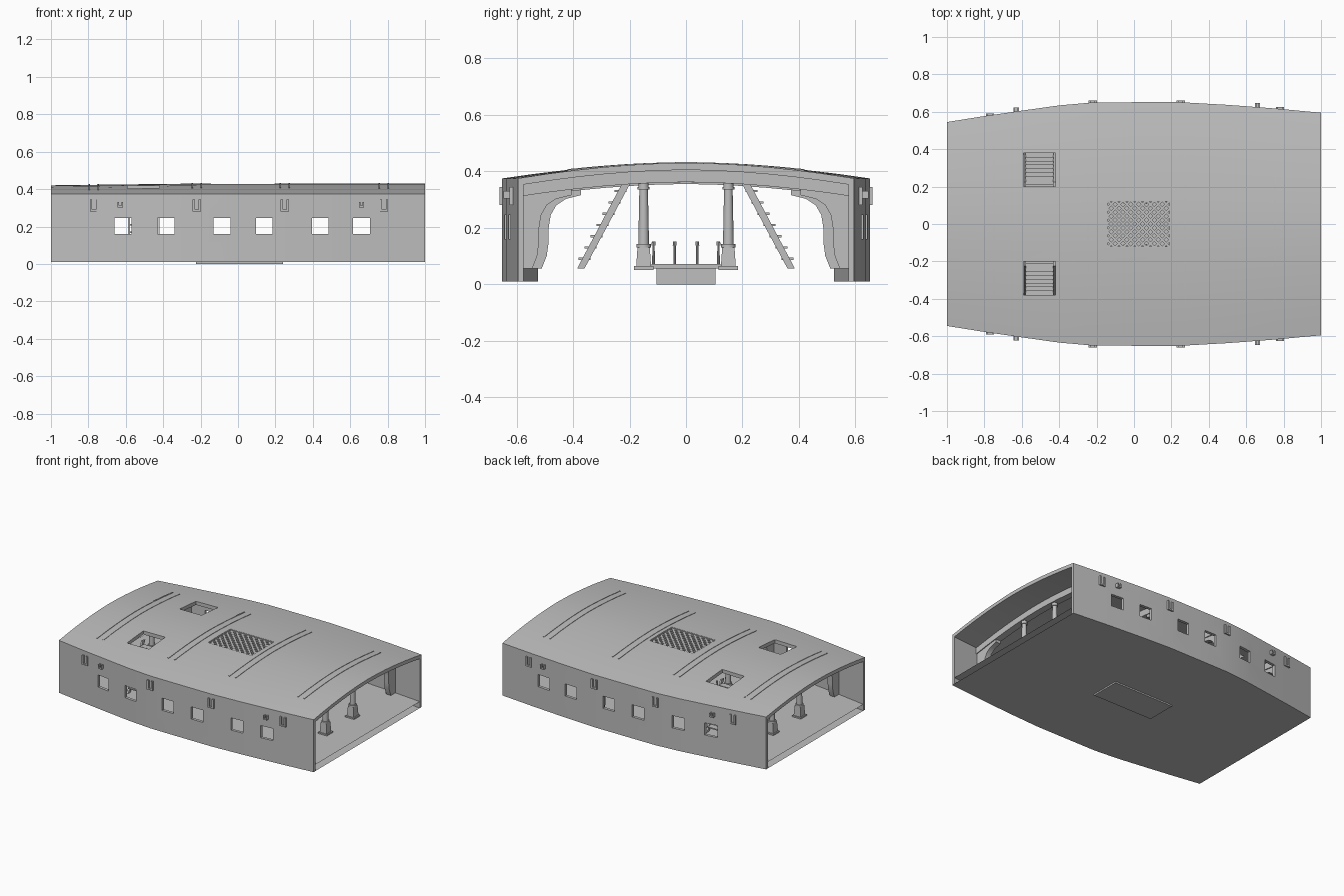
import bpy, bmesh, math
from mathutils import Matrix, Vector

if "Cube" in bpy.data.objects:
    bpy.data.objects.remove(bpy.data.objects["Cube"])

grey = bpy.data.materials.new("light grey")
grey.diffuse_color = (0.52, 0.52, 0.52, 1)
grey.use_nodes = True
grey.node_tree.nodes["Principled BSDF"].inputs["Base Color"].default_value = grey.diffuse_color

STATIONS = [(-1, .545), (-.8, .577), (-.6, .606), (-.4, .634), (-.22, .65), (0, .651),
            (.25, .651), (.5, .637), (.75, .618), (1, .595)]
BEAMS = [-.77, -.22, .25, .78]
WINDOWS = [-.615, -.385, -.085, .14, .44, .66]


def half_width(x):
    for (x0, w0), (x1, w1) in zip(STATIONS, STATIONS[1:]):
        if x <= x1:
            return w0 + (w1 - w0) * (x - x0) / (x1 - x0)
    return STATIONS[-1][1]


def roof_z(x, y):
    crown = .055 - .012 * max(0, -x - .2)
    t = min(1, abs(y) / half_width(x))
    return .375 + crown * (1 - t ** 1.8)


def finish(name, bm, smooth=False):
    bmesh.ops.recalc_face_normals(bm, faces=bm.faces)
    me = bpy.data.meshes.new(name)
    bm.to_mesh(me)
    bm.free()
    me.materials.append(grey)
    ob = bpy.data.objects.new(name, me)
    bpy.context.collection.objects.link(ob)
    if smooth:
        smooth_it(ob)
    return ob


def smooth_it(ob):
    bpy.ops.object.select_all(action='DESELECT')
    ob.select_set(True)
    bpy.context.view_layer.objects.active = ob
    bpy.ops.object.shade_smooth_by_angle(angle=math.radians(35))


def box(bm, lo, hi):
    c = [(a + b) / 2 for a, b in zip(lo, hi)]
    s = [b - a for a, b in zip(lo, hi)]
    bmesh.ops.create_cube(bm, size=1, matrix=Matrix.Translation(c) @ Matrix.Diagonal((*s, 1)))


def loft(bm, rings):
    """Skin closed rings of points and cap both ends."""
    vs = [[bm.verts.new(p) for p in r] for r in rings]
    n = len(vs[0])
    for a, b in zip(vs, vs[1:]):
        for i in range(n):
            bm.faces.new((a[i], a[(i + 1) % n], b[(i + 1) % n], b[i]))
    bm.faces.new(vs[0])
    bm.faces.new(vs[-1][::-1])


def cone(bm, x, y, z0, z1, r0, r1, n=12, turn=0):
    bmesh.ops.create_cone(bm, cap_ends=True, segments=n, radius1=r0, radius2=r1, depth=z1 - z0,
                          matrix=Matrix.Translation((x, y, (z0 + z1) / 2)) @ Matrix.Rotation(turn, 4, 'Z'))


# hull side walls and cambered roof as one shell, open at both ends
bm = bmesh.new()
T = [i / 6 - 1 for i in range(13)]
rings = []
for x, w in STATIONS:
    wi = w - .02
    outer = [(x, -w, .01)] + [(x, t * w, roof_z(x, t * w)) for t in T] + [(x, w, .01)]
    inner = [(x, wi, .01)] + [(x, -t * wi, roof_z(x, -t * wi) - .025) for t in T] + [(x, -wi, .01)]
    rings.append([bm.verts.new(p) for p in outer + inner])
n = len(rings[0])
for a, b in zip(rings, rings[1:]):
    for i in range(n):
        bm.faces.new((a[i], a[(i + 1) % n], b[(i + 1) % n], b[i]))
for r in (rings[0], rings[-1]):
    for i in range(n // 2 - 1):
        bm.faces.new((r[i], r[i + 1], r[n - 2 - i], r[n - 1 - i]))
shell = finish("hull_shell", bm)

# window, stair hatch and grating openings
bm = bmesh.new()
for x in WINDOWS:
    box(bm, (x - .045, -.8, .16), (x + .045, .8, .245))
for s in (-1, 1):
    ya, yb = sorted((s * .2, s * .38))
    box(bm, (-.59, ya, .3), (-.42, yb, .6))
box(bm, (-.145, -.125, .3), (.195, .125, .6))
cutter = finish("opening_cutter", bm)
cutter.hide_render = True
mod = shell.modifiers.new("openings", 'BOOLEAN')
mod.object, mod.operation, mod.solver = cutter, 'DIFFERENCE', 'EXACT'
bpy.context.view_layer.objects.active = shell
bpy.ops.object.modifier_apply(modifier=mod.name)
bpy.data.objects.remove(cutter)
smooth_it(shell)

# bottom and deck floor sheets
for name, z, inset in (("hull_bottom", .01, 0), ("deck_floor", .055, .01)):
    bm = bmesh.new()
    left = [bm.verts.new((x, -w + inset, z)) for x, w in STATIONS]
    right = [bm.verts.new((x, w - inset, z)) for x, w in STATIONS]
    for i in range(len(left) - 1):
        bm.faces.new((left[i], left[i + 1], right[i + 1], right[i]))
    finish(name, bm)

# deck beams, roof ridges above them, hanging knees and their ends outside the wall
beams, ridges, knees, ends = (bmesh.new() for _ in range(4))
for x in BEAMS:
    w = half_width(x) - .01
    rings = []
    for t in T:
        y = t * w
        z = roof_z(x, y)
        rings.append([(x - .024, y, z - .02), (x + .024, y, z - .02),
                      (x + .024, y, z - .068), (x - .024, y, z - .068)])
    loft(beams, rings)
    for dx in (-.024, .024):
        rings = []
        for i in range(13):
            y = -.42 + .07 * i
            t = y / half_width(x) * 6
            k = math.floor(t)
            ya, yb = k * half_width(x) / 6, (k + 1) * half_width(x) / 6
            z = roof_z(x, ya) + (roof_z(x, yb) - roof_z(x, ya)) * (t - k)
            rings.append([(x + dx - .004, y, z - .006), (x + dx + .004, y, z - .006),
                          (x + dx + .004, y, z + .003), (x + dx - .004, y, z + .003)])
        loft(ridges, rings)
    for s in (-1, 1):
        prof = [(0, .055), (.06, .055), (.078, .1), (.085, .15), (.085, .2), (.092, .245),
                (.112, .28), (.145, .302), (.2, .316), (.2, .36), (0, .355)]
        loft(knees, [[(x + dx, s * (w - d), z) for d, z in prof] for dx in (-.018, .018)])
        ya, yb = sorted((s * (w - .01), s * (w + .02)))
        box(ends, (x - .022, ya, .28), (x - .01, yb, .345))
        box(ends, (x + .01, ya, .28), (x + .022, yb, .345))
        box(ends, (x - .022, ya, .28), (x + .022, yb, .29))
finish("deck_beams", beams, True)
finish("roof_ridges", ridges)
finish("hanging_knees", knees, True)
finish("knee_ends", ends)

# small lugs on the outer walls
bm = bmesh.new()
for x in (-.63, .66):
    for s in (-1, 1):
        y = s * (half_width(x) + .008)
        for dx in (-.01, .01):
            box(bm, (x + dx - .004, y - .014, .305), (x + dx + .004, y + .014, .33))
        box(bm, (x - .014, y - .014, .303), (x + .014, y + .014, .312))
finish("wall_lugs", bm)

# columns on pedestals under the beams
bm = bmesh.new()
for x in BEAMS:
    for y in (-.15, .15):
        box(bm, (x - .034, y - .034, .05), (x + .034, y + .034, .064))
        cone(bm, x, y, .064, .13, .037, .031, 4, math.pi / 4)
        cone(bm, x, y, .13, .142, .026, .026)
        cone(bm, x, y, .142, .345, .019, .015)
        cone(bm, x, y, .335, .345, .021, .021)
        cone(bm, x, y, .345, .37, .018, .018)
finish("columns", bm, True)

# diagonal roof grating
bm = bmesh.new()
X0, X1, Y0, Y1, cx = -.145, .195, -.125, .125, .025
for s in (-1, 1):
    for i in range(-7, 8):
        c = i * .042
        # the line y = s*(x-cx) + c clipped to the opening
        lo, hi = sorted(((Y0 - c) / s, (Y1 - c) / s))
        lo, hi = max(lo, X0 - cx), min(hi, X1 - cx)
        if hi - lo < .01:
            continue
        a, b = Vector((lo + cx, s * lo + c, .417)), Vector((hi + cx, s * hi + c, .417))
        m = Matrix.Translation((a + b) / 2) @ Matrix.Rotation(s * math.pi / 4, 4, 'Z')
        bmesh.ops.create_cube(bm, size=1, matrix=m @ Matrix.Diagonal(((b - a).length, .013, .012, 1)))
for y in (Y0, Y1):
    box(bm, (X0, y - .005, .405), (X1, y + .005, .426))
for x in (X0, X1):
    box(bm, (x - .005, Y0, .405), (x + .005, Y1, .426))
finish("roof_grating", bm)

# floor hatch well with a raised rim and stanchions
bm = bmesh.new()
box(bm, (-.225, -.105, 0), (.24, .105, .055))
box(bm, (-.24, -.122, .055), (.255, .122, .071))
finish("floor_hatch", bm)
bm = bmesh.new()
for x in (-.16, -.05, .065, .175):
    for y in (-.115, .115):
        cone(bm, x, y, .07, .14, .005, .004, 8)
        cone(bm, x, y, .138, .152, .007, .006, 8)
for x in (-.225, .24):
    for y in (-.04, .04):
        cone(bm, x, y, .07, .14, .005, .004, 8)
        cone(bm, x, y, .138, .152, .007, .006, 8)
finish("hatch_stanchions", bm, True)

# steep stairs below the two hatches
bm = bmesh.new()
for s in (-1, 1):
    for x in (-.583, -.427):
        prof = [(.36, .055), (.386, .055), (.225, .36), (.196, .36)]
        loft(bm, [[(x + dx, s * y, z) for y, z in prof] for dx in (-.006, .006)])
    for i in range(7):
        z = .09 + i * .04
        yc = .373 - (z - .055) * .53
        ya, yb = sorted((s * (yc - .016), s * (yc + .026)))
        box(bm, (-.58, ya, z - .004), (-.43, yb, z + .004))
finish("stairs", bm)
